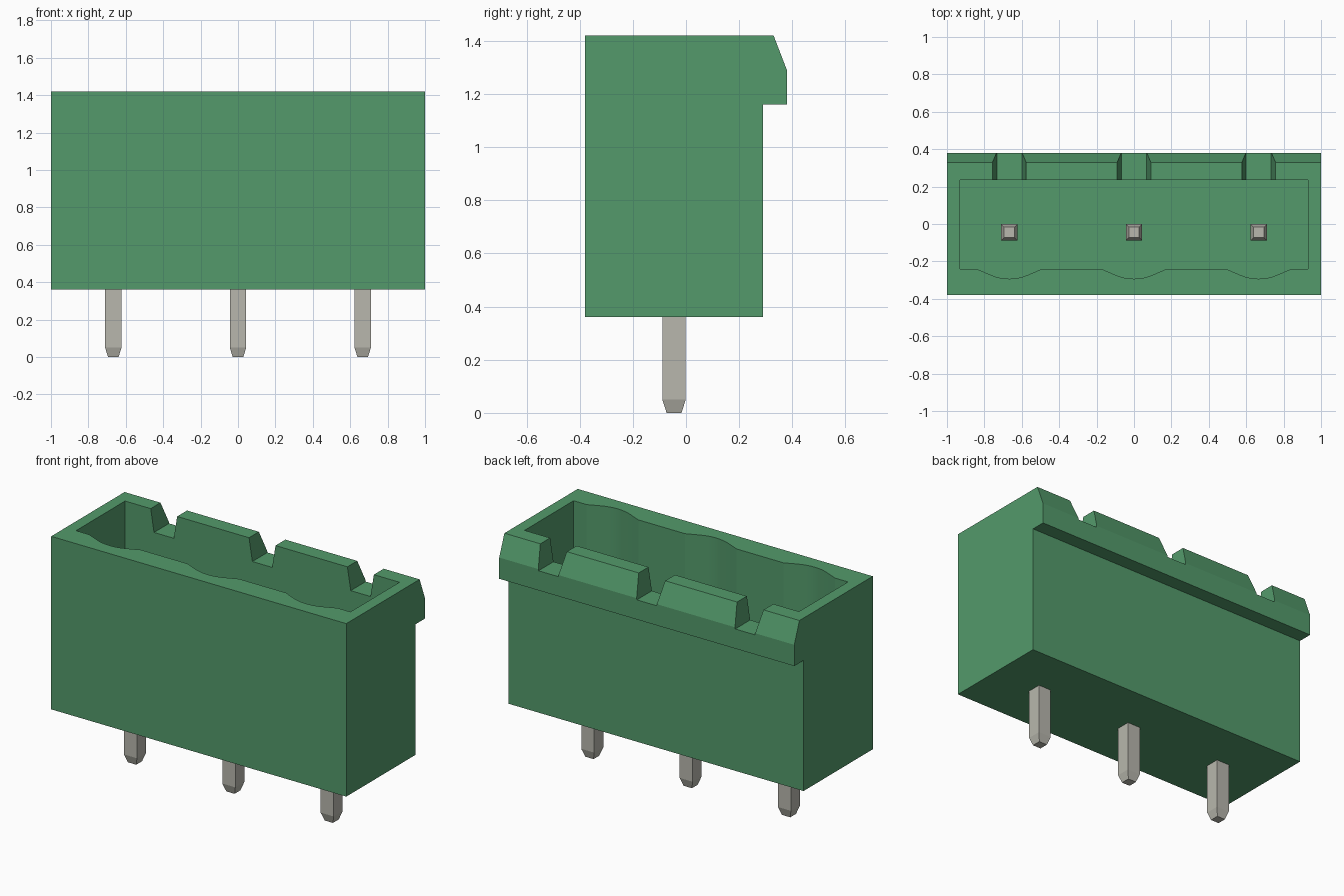
import bpy, bmesh, math
from mathutils import Vector

cube = bpy.data.objects.get("Cube")
if cube:
    bpy.data.objects.remove(cube, do_unlink=True)


def material(name, rgb):
    m = bpy.data.materials.new(name)
    m.use_nodes = True
    m.diffuse_color = (*rgb, 1)
    m.node_tree.nodes["Principled BSDF"].inputs["Base Color"].default_value = (*rgb, 1)
    return m


green = material("green plastic", (0.087, 0.323, 0.147))
metal = material("tinned metal", (0.479, 0.474, 0.418))


def add_object(name, bm, mat):
    bmesh.ops.recalc_face_normals(bm, faces=bm.faces)
    mesh = bpy.data.meshes.new(name)
    bm.to_mesh(mesh)
    bm.free()
    mesh.materials.append(mat)
    obj = bpy.data.objects.new(name, mesh)
    bpy.context.collection.objects.link(obj)
    return obj


def prism(name, points, offset, mat):
    """Extrude a closed outline of 3D points along an offset."""
    bm = bmesh.new()
    face = bm.faces.new([bm.verts.new(p) for p in points])
    new = bmesh.ops.extrude_face_region(bm, geom=[face], use_keep_orig=True)["geom"]
    bmesh.ops.translate(bm, vec=Vector(offset),
                        verts=[g for g in new if isinstance(g, bmesh.types.BMVert)])
    return add_object(name, bm, mat)


PITCH = 2 / 3
COLUMNS = [-PITCH, 0, PITCH]
FLOOR, TOP = 0.56, 1.42

# Housing: side profile with the overhanging chamfered latch lip
profile = [(-0.38, 0.36), (0.29, 0.36), (0.29, 1.16), (0.38, 1.16),
           (0.38, 1.29), (0.33, TOP), (-0.38, TOP)]
housing = prism("housing", [(-1, y, z) for y, z in profile], (2, 0, 0), green)

# Cavity outline: rectangle with a shallow rounded bulge in front of each pin
outline = [(0.93, 0.235), (-0.93, 0.235), (-0.93, -0.24)]
for cx in COLUMNS:
    outline.append((cx - 0.175, -0.24))
    for i in range(-4, 5):
        a = math.radians(23.6) * i / 4
        outline.append((cx + 0.25 * math.sin(a), -0.043 - 0.25 * math.cos(a)))
    outline.append((cx + 0.175, -0.24))
outline.append((0.93, -0.24))
cutters = [prism("cavity_cutter", [(x, y, FLOOR) for x, y in outline], (0, 0, 1), green)]

# Tapered notches through the back wall
for cx in COLUMNS:
    notch = [(-0.067, 1.28), (0.067, 1.28), (0.106, 1.52), (-0.106, 1.52)]
    cutters.append(prism("notch_cutter", [(cx + x, 0.1, z) for x, z in notch],
                         (0, 0.4, 0), green))

bpy.context.view_layer.objects.active = housing
for cutter in cutters:
    cutter.hide_render = True
    mod = housing.modifiers.new("cut", "BOOLEAN")
    mod.operation = "DIFFERENCE"
    mod.solver = "EXACT"
    mod.object = cutter
    bpy.ops.object.modifier_apply(modifier=mod.name)
    bpy.data.objects.remove(cutter, do_unlink=True)

bpy.ops.object.select_all(action="DESELECT")
housing.select_set(True)
bpy.ops.object.shade_smooth_by_angle(angle=math.radians(12))

# Square pins with tapered ends, running up through the cavity floor
for side, cx in zip(("right", "middle", "left"), COLUMNS):
    bm = bmesh.new()
    rings = []
    for z, r in [(0, 0.028), (0.05, 0.044), (1.05, 0.044), (1.1, 0.028)]:
        rings.append([bm.verts.new((cx + sx * r, -0.045 + sy * r, z))
                      for sx, sy in ((-1, -1), (1, -1), (1, 1), (-1, 1))])
    for low, high in zip(rings, rings[1:]):
        for i in range(4):
            j = (i + 1) % 4
            bm.faces.new((low[i], low[j], high[j], high[i]))
    bm.faces.new(rings[0])
    bm.faces.new(rings[-1])
    add_object(side + "_pin", bm, metal)
